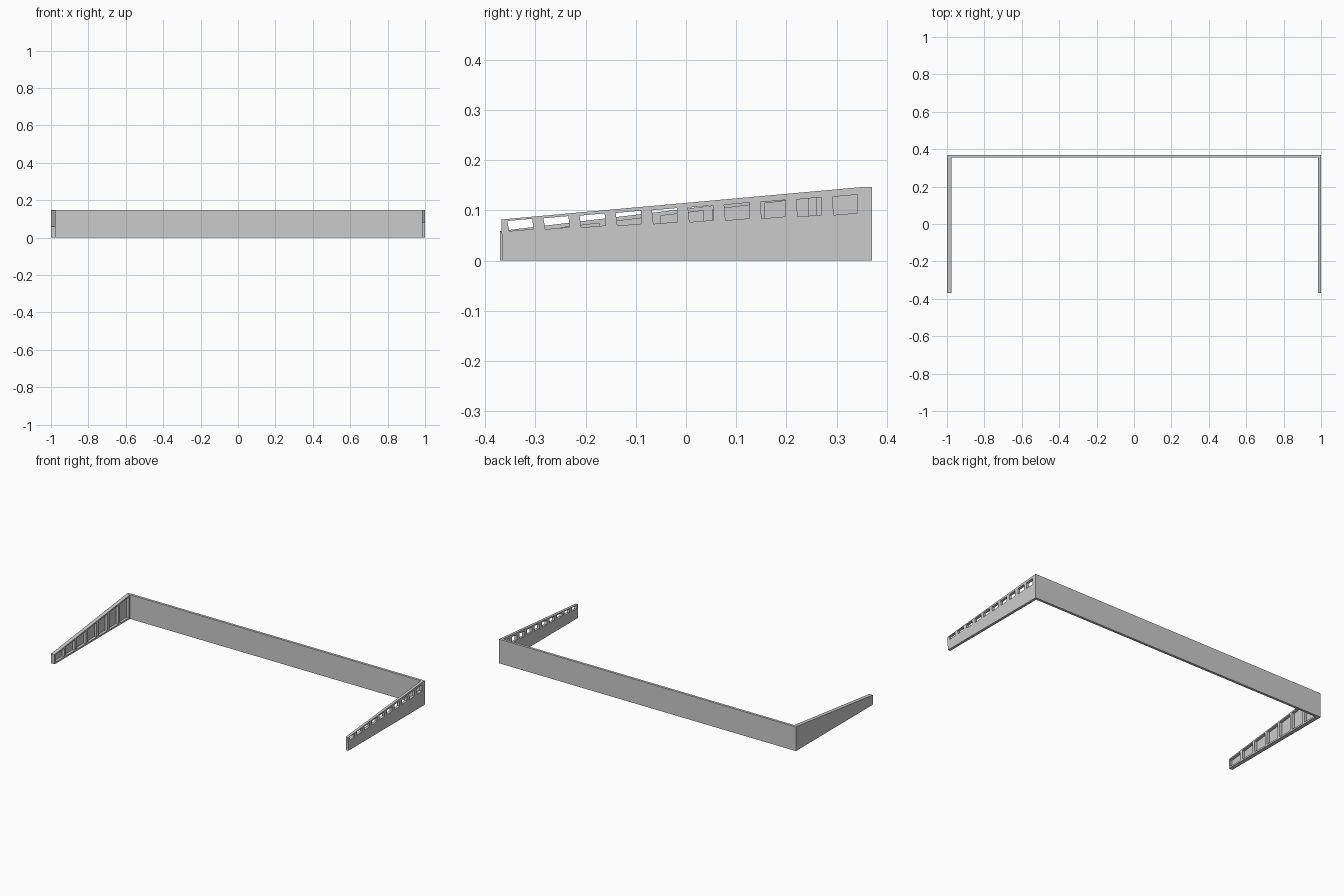
import bpy, bmesh

if "Cube" in bpy.data.objects:
    bpy.data.objects.remove(bpy.data.objects["Cube"])


def prisms(name, outlines, x0, x1):
    """One object made of (y, z) outlines extruded from x0 to x1."""
    bm = bmesh.new()
    for pts in outlines:
        face = bm.faces.new([bm.verts.new((x0, y, z)) for y, z in pts])
        ext = bmesh.ops.extrude_face_region(bm, geom=[face])
        verts = [v for v in ext["geom"] if isinstance(v, bmesh.types.BMVert)]
        bmesh.ops.translate(bm, verts=verts, vec=(x1 - x0, 0, 0))
    bmesh.ops.recalc_face_normals(bm, faces=bm.faces)
    mesh = bpy.data.meshes.new(name)
    bm.to_mesh(mesh)
    bm.free()
    obj = bpy.data.objects.new(name, mesh)
    bpy.context.collection.objects.link(obj)
    return obj


def cut(target, cutter):
    """Subtract cutter from target and discard the cutter."""
    cutter.hide_render = True
    mod = target.modifiers.new("openings", "BOOLEAN")
    mod.operation = "DIFFERENCE"
    mod.solver = "EXACT"
    mod.object = cutter
    bpy.context.view_layer.objects.active = target
    bpy.ops.object.modifier_apply(modifier=mod.name)
    bpy.data.objects.remove(cutter)


H = 0.147          # height at the back
BACK = 0.355       # inner face of the back wall

# Back wall
prisms("back_wall", [[(BACK, 0), (0.37, 0), (0.37, H), (BACK, H)]], -1, 1)

# Right wall: sloping sheet with ten leaning windows
right = prisms("right_wall",
               [[(-0.365, 0), (BACK, 0), (BACK, H), (-0.368, 0.082)]], 0.984, 1)
windows = []
for i in range(10):
    t = i / 9
    y = -0.356 + 0.648 * t
    top, low = 0.079 + 0.048 * t, 0.059 + 0.032 * t
    lean = 0.004 - 0.002 * t
    windows.append([(y + lean, low), (y + lean + 0.048, low + 0.004),
                    (y + 0.05, top + 0.0045), (y, top)])
cut(right, prisms("window_cutter", windows, 0.95, 1.05))


# Left wall: steeper slope, recessed panels between ribs on the inner side
def left_top(y):
    return 0.059 + (y + 0.37) * 0.12


left = prisms("left_wall", [[(-0.37, 0), (BACK, 0), (BACK, left_top(BACK)),
                             (-0.37, left_top(-0.37))]], -1, -0.977)
panels = []
for i in range(7):
    a = -0.372 + 0.104 * i + 0.009
    b = a + 0.086
    panels.append([(a, 0.01), (b, 0.01),
                   (b, left_top(b) - 0.008), (a, left_top(a) - 0.008)])
cut(left, prisms("panel_cutter", panels, -0.993, -0.95))
